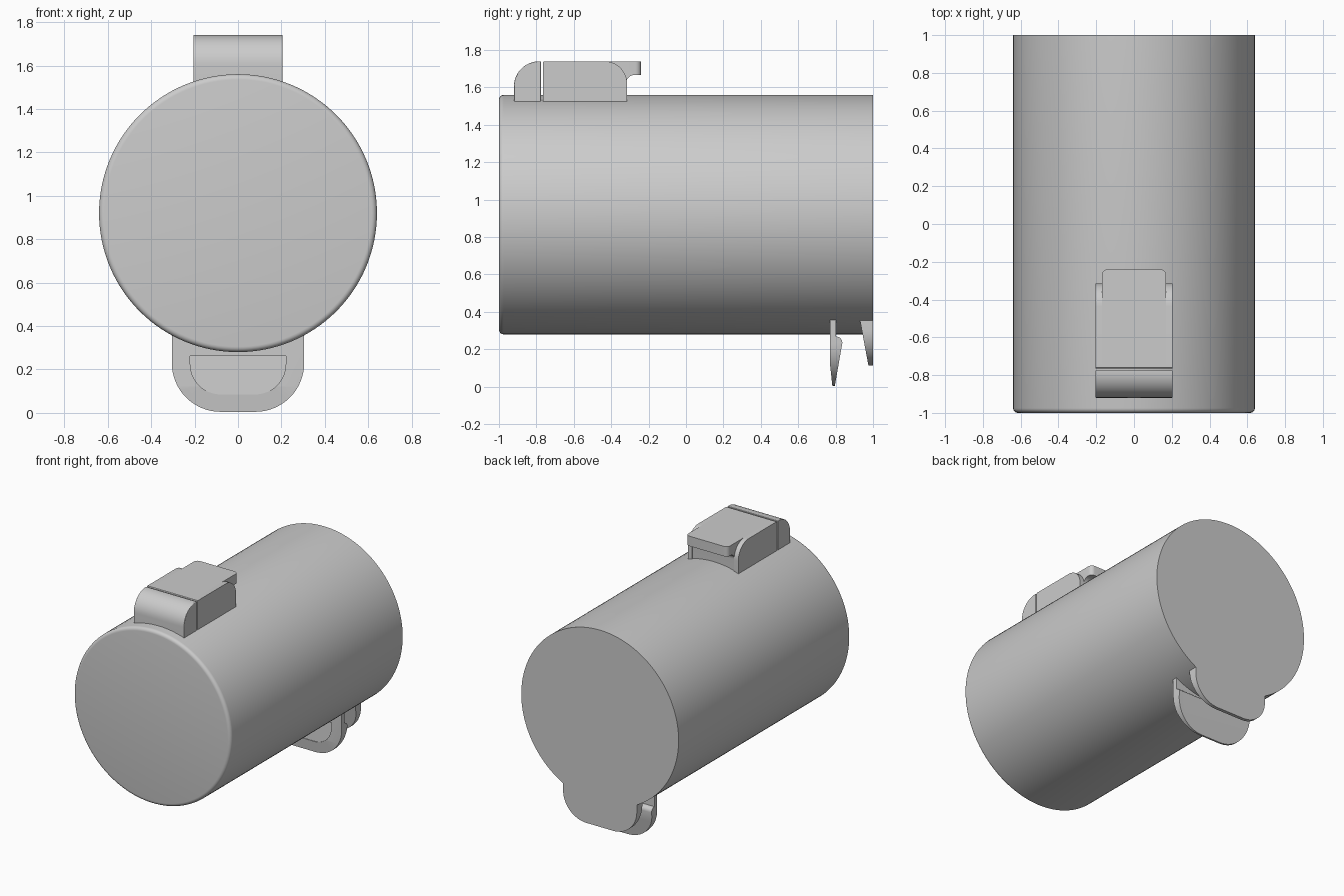
import bpy, bmesh
from math import sin, cos, pi, radians
from mathutils import Vector

cube = bpy.data.objects.get("Cube")
if cube:
    bpy.data.objects.remove(cube, do_unlink=True)

grey = bpy.data.materials.new("plain grey")
grey.use_nodes = True
grey.diffuse_color = (0.6, 0.6, 0.6, 1)
grey.node_tree.nodes["Principled BSDF"].inputs["Base Color"].default_value = (0.6, 0.6, 0.6, 1)

RADIUS, CENTRE_Z = 0.64, 0.92


def arc(cu, cv, ru, rv, start, end, steps=12):
    """Points along an elliptical arc, angles in degrees."""
    angles = [radians(start + (end - start) * i / steps) for i in range(steps + 1)]
    return [(cu + ru * cos(a), cv + rv * sin(a)) for a in angles]


def prism(name, outline, axis, low, high, bevel=0):
    """Extrude a 2D outline along x (yz outline), y (xz) or z (xy)."""
    place = {"x": lambda u, v, w: (w, u, v),
             "y": lambda u, v, w: (u, w, v),
             "z": lambda u, v, w: (u, v, w)}[axis]
    bm = bmesh.new()
    face = bm.faces.new([bm.verts.new(place(u, v, low)) for u, v in outline])
    new = bmesh.ops.extrude_face_region(bm, geom=[face])["geom"]
    shift = Vector(place(0, 0, high - low))
    bmesh.ops.translate(bm, vec=shift, verts=[g for g in new if isinstance(g, bmesh.types.BMVert)])
    bmesh.ops.recalc_face_normals(bm, faces=bm.faces)
    mesh = bpy.data.meshes.new(name)
    bm.to_mesh(mesh)
    bm.free()
    mesh.materials.append(grey)
    obj = bpy.data.objects.new(name, mesh)
    bpy.context.collection.objects.link(obj)
    if bevel:
        mod = obj.modifiers.new("soft edges", "BEVEL")
        mod.width, mod.segments, mod.angle_limit = bevel, 3, radians(50)
    return obj


def activate(obj):
    bpy.ops.object.select_all(action="DESELECT")
    obj.select_set(True)
    bpy.context.view_layer.objects.active = obj


def combine(obj, other, operation):
    """Apply a boolean and discard the second shape."""
    mod = obj.modifiers.new("cut", "BOOLEAN")
    mod.operation, mod.object, mod.solver = operation, other, "EXACT"
    activate(obj)
    bpy.ops.object.modifier_apply(modifier=mod.name)
    bpy.data.objects.remove(other, do_unlink=True)


def u_shape(half, top, bottom, radius):
    """Tab outline with two large lower corner rounds."""
    return ([(-half, top)]
            + arc(-half + radius, bottom + radius, radius, radius, 180, 270, 16)
            + arc(half - radius, bottom + radius, radius, radius, 270, 360, 16)
            + [(half, top)])


# Main cylinder, with its front rim rounded
body = prism("body", arc(0, CENTRE_Z, RADIUS, RADIUS, 0, 360, 128)[:-1], "y", -1, 1)
bm = bmesh.new()
bm.from_mesh(body.data)
rim = [e for e in bm.edges if all(v.co.y < -0.99 for v in e.verts)]
bmesh.ops.bevel(bm, geom=rim, offset=0.025, segments=5, profile=0.5, affect="EDGES")
bm.to_mesh(body.data)
bm.free()

# Top latch: rounded front block
prism("latch_front", [(-0.775, 1.5), (-0.92, 1.5)]
      + arc(-0.785, 1.605, 0.135, 0.135, 180, 90) + [(-0.775, 1.74)],
      "x", -0.205, 0.205, 0.004)

# Top latch: side cheeks with rounded rear corners
for side, x in (("right", -0.205), ("left", 0.17)):
    prism(side + "_latch_cheek", [(-0.765, 1.5), (-0.765, 1.735), (-0.76, 1.74)]
          + arc(-0.435, 1.62, 0.12, 0.12, 90, 0) + [(-0.315, 1.5)],
          "x", x, x + 0.035)

# Top latch: centre block whose lip overhangs with a hollow underside
lip = prism("latch_lip", [(-0.765, 1.5), (-0.765, 1.735), (-0.76, 1.74), (-0.24, 1.74), (-0.24, 1.667), (-0.275, 1.667)]
            + arc(-0.275, 1.622, 0.045, 0.045, 90, 180) + [(-0.32, 1.5)],
            "x", -0.17, 0.17)
plan = prism("lip_plan", [(-0.17, -0.8)] + [(0.17, -0.8)]
             + arc(0.14, -0.27, 0.03, 0.03, 0, 90, 6)
             + arc(-0.14, -0.27, 0.03, 0.03, 90, 180, 6), "z", 1.4, 1.8)
combine(lip, plan, "INTERSECT")

# Lower front tab: rounded outline cut to a tapering side section
tab = prism("front_tab", u_shape(0.305, 0.37, 0.005, 0.225), "y", 0.7, 0.9)
section = prism("tab_section", [(0.77, 0.4), (0.77, 0.12), (0.783, 0.0), (0.795, 0.0), (0.836, 0.235)]
                + arc(0.803, 0.235, 0.033, 0.033, 20, 90, 6) + [(0.803, 0.4)], "x", -0.5, 0.5)
combine(tab, section, "INTERSECT")

# Shallow sloping recess in the tab front
recess = prism("recess", u_shape(0.22, 0.262, 0.085, 0.14), "y", 0.7, 0.9)
slope = prism("recess_slope", [(0.7, 0.0), (0.777, 0.07), (0.79, 0.27), (0.7, 0.3)], "x", -0.4, 0.4)
combine(recess, slope, "INTERSECT")
combine(tab, recess, "DIFFERENCE")

# Lower rear tab: wedge flush with the back face
rear = prism("rear_tab", u_shape(0.3, 0.356, 0.113, 0.19), "y", 0.9, 1.0)
wedge = prism("wedge_section", [(0.93, 0.356), (0.978, 0.1), (1.0, 0.1), (1.0, 0.356)], "x", -0.5, 0.5)
combine(rear, wedge, "INTERSECT")

# Smooth curved surfaces, keep crisp corners
for obj in list(bpy.context.collection.objects):
    if obj.type == "MESH" and grey.name in obj.data.materials:
        activate(obj)
        bpy.ops.object.shade_smooth_by_angle(angle=radians(30))
